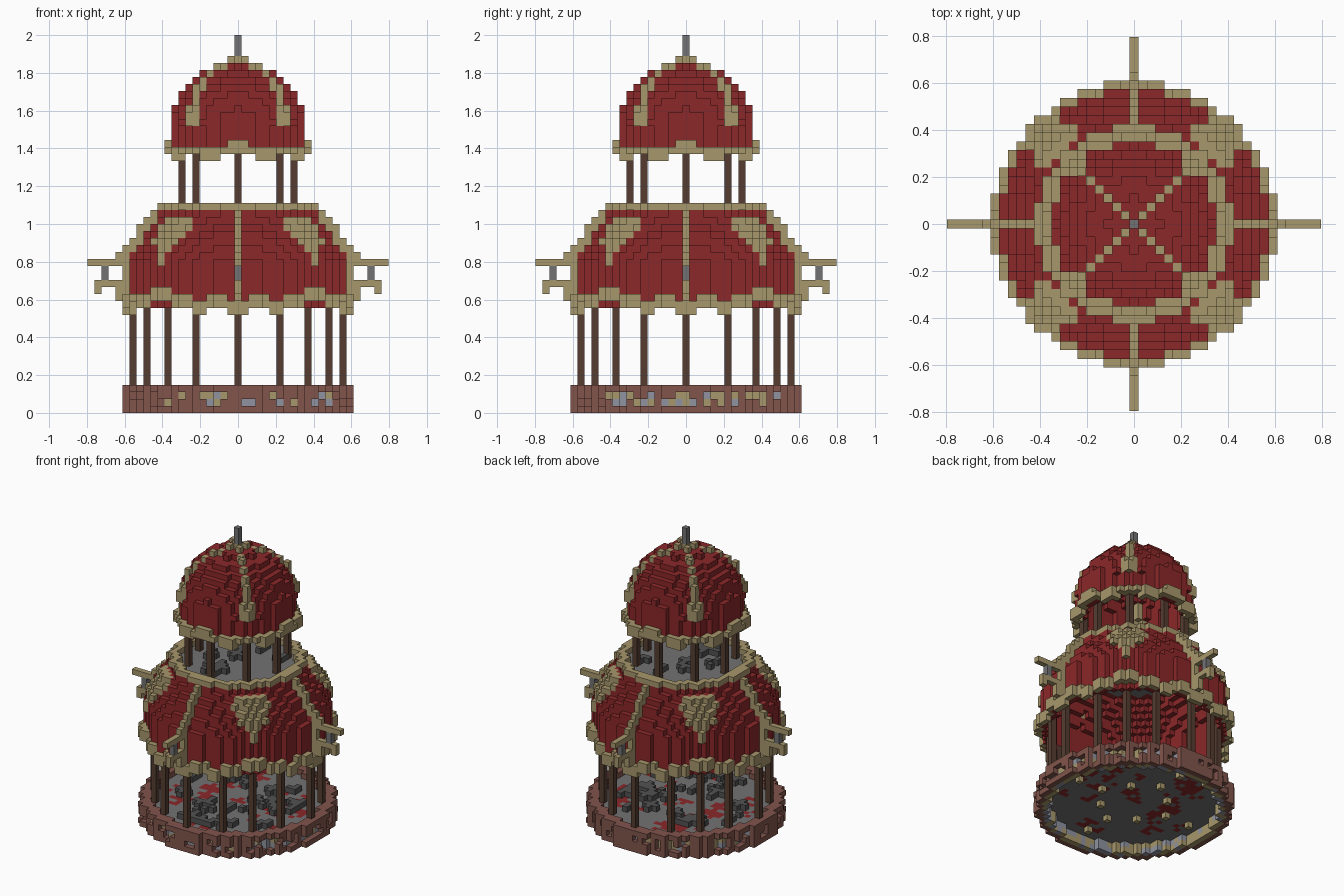
import bpy, math, random

random.seed(4)
cube = bpy.data.objects.get("Cube")
if cube:
    bpy.data.objects.remove(cube)

V = 2 / 54  # block size
PALETTE = {
    "roof_red": (0.26, 0.021, 0.022),
    "trim_tan": (0.39, 0.31, 0.15),
    "brick": (0.22, 0.09, 0.072),
    "dark_wood": (0.09, 0.046, 0.03),
    "stone_grey": (0.17, 0.17, 0.175),
    "rubble_grey": (0.085, 0.085, 0.088),
    "pale_slate": (0.28, 0.295, 0.35),
}
mats = {}
for name, rgb in PALETTE.items():
    m = bpy.data.materials.new(name)
    m.use_nodes = True
    m.diffuse_color = (*rgb, 1)
    bsdf = m.node_tree.nodes["Principled BSDF"]
    bsdf.inputs["Base Color"].default_value = (*rgb, 1)
    bsdf.inputs["Roughness"].default_value = 0.9
    mats[name] = m

SIDES = [(s if a == 0 else 0, s if a == 1 else 0, s if a == 2 else 0)
         for a in range(3) for s in (-1, 1)]
parts, taken = {}, set()


def put(part, cell, colour):
    """Place one block unless the spot is already filled."""
    if cell not in taken:
        taken.add(cell)
        parts.setdefault(part, {})[cell] = colour


def disc(r_out, r_in=-1.0):
    n = int(r_out) + 1
    return [(x, y) for x in range(-n, n + 1) for y in range(-n, n + 1)
            if r_in < math.hypot(x, y) <= r_out]


def off_axis(x, y):
    """Angle in degrees from the nearest main axis, 0 to 45."""
    return math.degrees(math.atan2(min(abs(x), abs(y)), max(abs(x), abs(y))))


def around(a, b):
    """All mirrored and swapped copies of a plan position."""
    return {(s * p, t * q) for s in (-1, 1) for t in (-1, 1) for p, q in ((a, b), (b, a))}


def axes(a):
    return around(a, 0)


def dome(part, radii, colour):
    """Hollow stepped dome from a {level: radius} profile."""
    low = min(radii)
    solid = {(x, y, k) for k, r in radii.items() for x, y in disc(r)}
    for x, y, k in sorted(solid):
        for dx, dy, dz in SIDES:
            if k + dz >= low and (x + dx, y + dy, k + dz) not in solid:
                put(part, (x, y, k), colour(x, y, k))
                break


def blotches(count, reach):
    """Random plus-shaped patches on the floor."""
    cells = set()
    for _ in range(count):
        a, r = random.uniform(0, math.tau), reach * math.sqrt(random.random())
        x, y = round(r * math.cos(a)), round(r * math.sin(a))
        for dx, dy in ((0, 0), (1, 0), (-1, 0), (0, 1), (0, -1)):
            if random.random() < 0.7 and math.hypot(x + dx, y + dy) <= reach:
                cells.add((x + dx, y + dy))
    return sorted(cells)


# Base: brick rim with recesses showing a tan and slate band behind
for x, y in disc(16.4, 15.4):
    for k in range(4):
        if k in (0, 3) or random.random() < (0.72 if k == 1 else 0.5):
            put("base_rim", (x, y, k), "brick")
for x, y in disc(15.4, 14.4):
    for k in range(4):
        band = "trim_tan" if random.random() < 0.62 else "pale_slate"
        put("base_band", (x, y, k), "brick" if k == 3 else band)

# Ground floor with red flecks, rubble on top and pegs underneath
flecks = set(blotches(38, 13))
for x, y in disc(14.4):
    put("floor", (x, y, 2), "roof_red" if (x, y) in flecks else "stone_grey")
for x, y in blotches(34, 12):
    put("rubble", (x, y, 3), "rubble_grey")
for x, y in axes(7) | axes(12) | around(4, 4):
    put("floor_pegs", (x, y, 1), "trim_tan")

# Lower columns
for x, y in axes(15) | around(13, 6) | around(10, 10):
    for k in range(4, 16):
        put("lower_columns", (x, y, k), "dark_wood")

# Lower eave: a wavy trim ring
for x, y in disc(16.4, 15.4):
    a = off_axis(x, y)
    k = 16 if a > 36 else 14 if a < 4 or 17 < a < 25 else 15
    for level in range(k, k + 2):
        put("lower_eave", (x, y, level), "trim_tan")

# Ribs on the four axes, ending in brackets with hanging lanterns
RIB = {14: (15, 16), 15: (16, 16), 16: (16, 17), 17: (17, 17), 18: (17, 20),
       21: (16, 21), 22: (16, 17), 23: (15, 16), 24: (14, 15), 25: (14, 14),
       26: (13, 14), 27: (12, 13), 28: (11, 12)}
for k, (a, b) in RIB.items():
    for d in range(a, b + 1):
        for x, y in axes(d):
            put("axis_ribs", (x, y, k), "trim_tan")
for x, y in axes(20):
    put("axis_ribs", (x, y, 17), "trim_tan")
for x, y in axes(16):
    for k in range(17, 21):
        put("axis_ribs", (x, y, k), "trim_tan")
for x, y in axes(19):
    for k in (19, 20):
        put("lanterns", (x, y, k), "stone_grey")

# Lower roof: upright sides curving in to the terrace
lower = {k: 15.4 for k in range(16, 22)}
lower.update({22: 15, 23: 14.5, 24: 14, 25: 13.4, 26: 12.6, 27: 12, 28: 11.3})
lower[15] = 15.4

# Shields on the diagonals of the lower roof
for k in range(21, 28):
    half = (k - 20) * 2.3
    for x, y in disc(lower[k] + 1, lower[k]):
        if 45 - off_axis(x, y) < half:
            put("roof_shields", (x, y, k), "trim_tan")

dome("lower_roof", lower,
     lambda x, y, k: "stone_grey" if k == 28 and math.hypot(x, y) < 10 else "roof_red")

# Terrace rim and rubble
for x, y in disc(11.4, 9.9):
    put("terrace_rim", (x, y, 29), "trim_tan")
for x, y in blotches(9, 8):
    put("terrace_rubble", (x, y, 29), "rubble_grey")

# Upper columns
for x, y in axes(8) | around(6, 6):
    for k in range(29, 38):
        put("upper_columns", (x, y, k), "dark_wood")

# Upper eave
for x, y in disc(10.4, 9.2):
    a = off_axis(x, y)
    put("upper_eave", (x, y, 37), "trim_tan")
    if a < 10:
        put("upper_eave", (x, y, 38), "trim_tan")
    if 15 < a < 33:
        put("upper_eave", (x, y, 36), "trim_tan")

# Diagonal ribs of the upper dome, with feet
CREST = {50: (0, 1), 49: (2, 3), 48: (4, 4), 47: (5, 5), 46: (5, 6)}
CREST.update({k: (6, 6) for k in range(43, 46)})
CREST.update({42: (6, 7), 41: (7, 7)})
for k, (a, b) in CREST.items():
    for n in range(a, b + 1):
        for x, y in around(n, n):
            put("diagonal_ribs", (x, y, k), "trim_tan")
for k in (41, 42, 43):
    for x, y in around(7, 6):
        put("diagonal_ribs", (x, y, k), "trim_tan")

# Upper dome
upper = {k: 9.4 for k in range(37, 41)}
upper.update({k: math.sqrt(9.5 ** 2 - (k - 40) ** 2) for k in range(41, 50)})
dome("upper_dome", upper, lambda x, y, k: "roof_red")

# Finial
for k in range(51, 54):
    put("finial", (0, 0, k), "stone_grey")


def build(name, cells):
    """Mesh of the exposed block faces, coloured block by block."""
    verts, faces, slots, used = {}, [], [], sorted(set(cells.values()))
    for (x, y, k), colour in cells.items():
        for side in SIDES:
            if (x + side[0], y + side[1], k + side[2]) in taken:
                continue
            axis = [abs(s) for s in side].index(1)
            ring = []
            for u, v in ((-1, -1), (1, -1), (1, 1), (-1, 1)):
                off = [0, 0, 0]
                off[axis] = side[axis]
                off[(axis + 1) % 3], off[(axis + 2) % 3] = u, v
                corner = (2 * x + off[0], 2 * y + off[1], 2 * k + 1 + off[2])
                ring.append(verts.setdefault(corner, len(verts)))
            faces.append(ring if side[axis] > 0 else ring[::-1])
            slots.append(used.index(colour))
    mesh = bpy.data.meshes.new(name)
    mesh.from_pydata([[c * V / 2 for c in p] for p in verts], [], faces)
    for colour in used:
        mesh.materials.append(mats[colour])
    mesh.polygons.foreach_set("material_index", slots)
    mesh.update()
    bpy.context.collection.objects.link(bpy.data.objects.new(name, mesh))


for part, cells in parts.items():
    build(part, cells)
